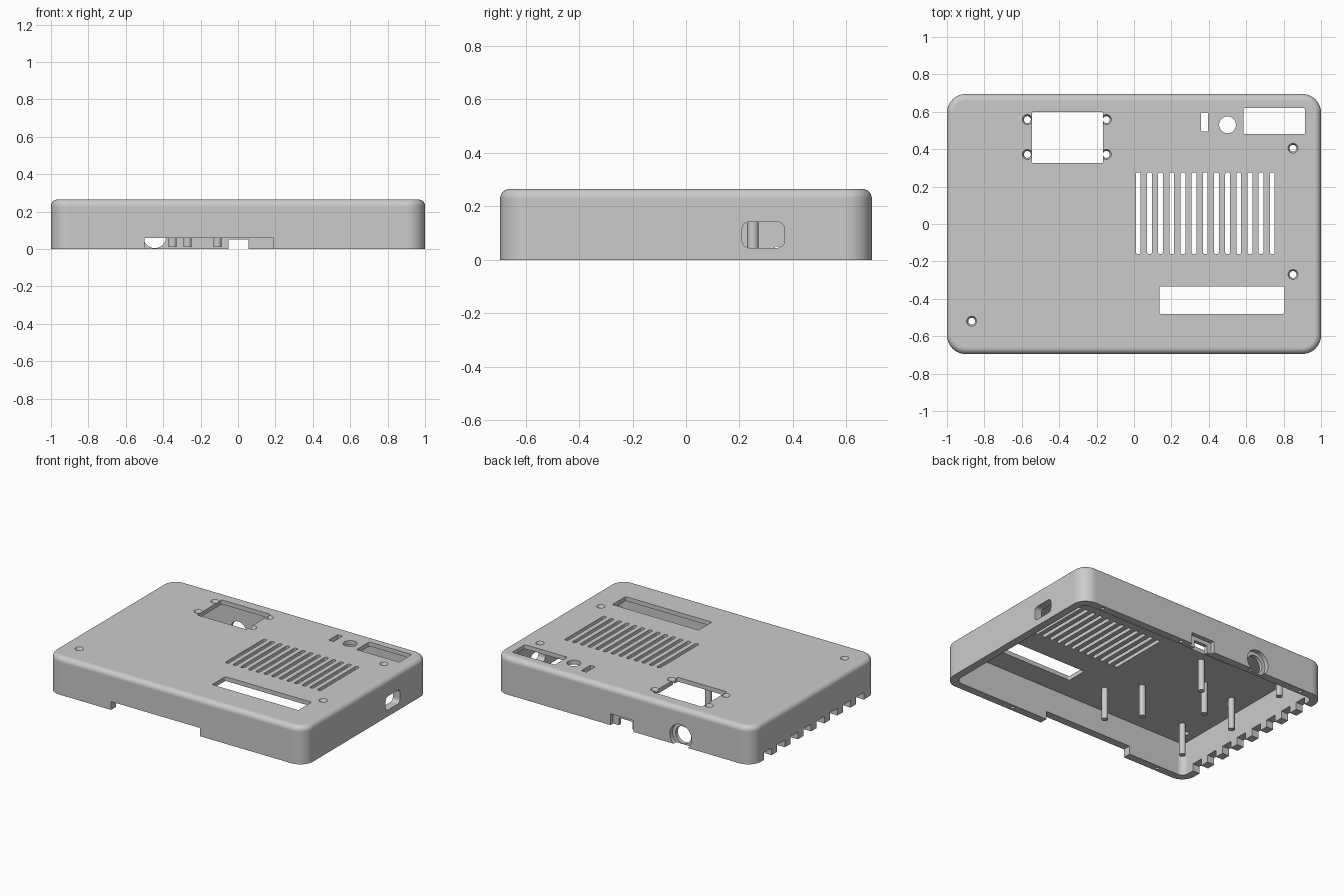
import bpy, bmesh, math
from mathutils import Matrix, Vector

if "Cube" in bpy.data.objects:
    bpy.data.objects.remove(bpy.data.objects["Cube"])

H, WALL, CEIL = 0.265, 0.055, 0.235
HX, HY, CORNER, EDGE = 1.0, 0.695, 0.1, 0.035

plastic = bpy.data.materials.new("light_grey_plastic")
plastic.diffuse_color = (0.6, 0.6, 0.6, 1)
plastic.use_nodes = True
plastic.node_tree.nodes["Principled BSDF"].inputs["Base Color"].default_value = plastic.diffuse_color


def outline(hx, hy, r, n):
    """Points of a rounded rectangle centred on the origin."""
    if r <= 0:
        return [(hx, hy), (-hx, hy), (-hx, -hy), (hx, -hy)]
    pts = []
    for q, (sx, sy) in enumerate([(1, 1), (-1, 1), (-1, -1), (1, -1)]):
        for i in range(n + 1):
            a = math.pi / 2 * (q + i / n)
            pts.append((sx * (hx - r) + r * math.cos(a), sy * (hy - r) + r * math.sin(a)))
    return pts


def loft(bm, rings):
    """Closed solid through rings of 3D points."""
    loops = [[bm.verts.new(p) for p in ring] for ring in rings]
    n = len(loops[0])
    for a, b in zip(loops, loops[1:]):
        for i in range(n):
            j = (i + 1) % n
            bm.faces.new((a[i], a[j], b[j], b[i]))
    bm.faces.new(loops[0][::-1])
    bm.faces.new(loops[-1])


def box(bm, x0, x1, y0, y1, z0, z1, r=0.0, axis="Z"):
    """Block with its edges along one axis rounded."""
    lo, hi = Vector((x0, y0, z0)), Vector((x1, y1, z1))
    mid, half = (lo + hi) / 2, (hi - lo) / 2
    a, b, c = {"Z": (0, 1, 2), "X": (1, 2, 0), "Y": (2, 0, 1)}[axis]
    rings = []
    for s in (-1, 1):
        ring = []
        for u, v in outline(half[a], half[b], r, 4):
            p = mid.copy()
            p[a] += u
            p[b] += v
            p[c] += s * half[c]
            ring.append(p)
        rings.append(ring)
    loft(bm, rings)


def cyl(bm, x, y, z, r1, r2, length, axis="Z", n=24):
    """Cylinder or cone centred on a point."""
    rot = Matrix.Rotation(-math.pi / 2, 4, "X") if axis == "Y" else Matrix()
    bmesh.ops.create_cone(bm, cap_ends=True, segments=n, radius1=r1, radius2=r2,
                          depth=length, matrix=Matrix.Translation((x, y, z)) @ rot)


def finish(name, bm):
    bmesh.ops.recalc_face_normals(bm, faces=bm.faces)
    me = bpy.data.meshes.new(name)
    bm.to_mesh(me)
    bm.free()
    me.materials.append(plastic)
    ob = bpy.data.objects.new(name, me)
    bpy.context.collection.objects.link(ob)
    return ob


def cut(target, bm):
    cutter = finish("cutter", bm)
    cutter.hide_render = True
    mod = target.modifiers.new("cut", "BOOLEAN")
    mod.operation, mod.solver, mod.object = "DIFFERENCE", "EXACT", cutter
    bpy.context.view_layer.objects.active = target
    bpy.ops.object.modifier_apply(modifier=mod.name)
    bpy.data.objects.remove(cutter)


def level(z, inset, r):
    return [(x, y, z) for x, y in outline(HX - inset, HY - inset, r, 14)]


# lid body with rounded upper edge
bm = bmesh.new()
rings = [level(0, 0, CORNER)]
for i in range(8):
    a = math.pi / 2 * i / 7
    d = EDGE * (1 - math.cos(a))
    rings.append(level(H - EDGE + EDGE * math.sin(a), d, CORNER - d))
loft(bm, rings)
lid = finish("lid_shell", bm)

# hollow inside
bm = bmesh.new()
loft(bm, [level(-0.1, WALL, CORNER - WALL), level(CEIL, WALL, CORNER - WALL)])
cut(lid, bm)

screws = [(x, y) for x in (-0.57, -0.148) for y in (0.372, 0.558)]
screws += [(0.85, 0.405), (0.85, -0.27), (-0.868, -0.52)]

# recesses: countersinks, power jack seat, data port seat
bm = bmesh.new()
for x, y in screws:
    cyl(bm, x, y, H, 0.018, 0.036, 0.036)
cyl(bm, -0.445, HY, 0.065, 0.085, 0.085, 0.06, "Y", 32)
box(bm, -0.08, 0.1, HY - 0.03, HY + 0.1, -0.1, 0.08)
cut(lid, bm)

# openings in the top
bm = bmesh.new()
Z0, Z1 = 0.2, 0.4
box(bm, -0.545, -0.165, 0.325, 0.6, Z0, Z1, 0.008)
box(bm, 0.135, 0.805, -0.48, -0.333, Z0, Z1, 0.008)
box(bm, 0.585, 0.915, 0.48, 0.62, Z0, Z1, 0.01)
box(bm, 0.358, 0.396, 0.495, 0.595, Z0, Z1, 0.004)
cyl(bm, 0.5, 0.53, 0.3, 0.045, 0.045, 0.2)
for i in range(13):
    x = 0.023 + 0.0597 * i
    box(bm, x - 0.013, x + 0.013, -0.16, 0.275, Z0, Z1, 0.009)
cut(lid, bm)

# screw holes
bm = bmesh.new()
for x, y in screws:
    cyl(bm, x, y, 0.28, 0.0185, 0.0185, 0.2, n=16)
cut(lid, bm)

# openings in the walls
bm = bmesh.new()
box(bm, -0.5, 0.19, -0.8, -0.6, -0.1, 0.058)
box(bm, -0.05, 0.055, 0.6, 0.8, -0.1, 0.052)
cyl(bm, -0.445, HY, 0.065, 0.06, 0.06, 0.2, "Y", 32)
box(bm, 0.9, 1.1, 0.21, 0.368, 0.045, 0.142, 0.025, "X")
for i in range(8):
    y = 0.52 - 0.146 * i
    box(bm, -1.1, -0.9, y - 0.042, y + 0.042, -0.1, 0.05)
cut(lid, bm)

# small pin holes in the lower rim
bm = bmesh.new()
for x, y in [(0.82, 0.667), (0.17, 0.667), (-0.82, 0.667), (0.45, -0.667), (-0.75, -0.667)]:
    cyl(bm, x, y, 0, 0.012, 0.012, 0.1, n=12)
cut(lid, bm)

# long support posts and short bosses under the top
for name, bottom, places in [
    ("support_post", 0.012, [(-0.11, -0.42), (-0.27, -0.24), (-0.35, 0.25),
                             (-0.55, 0.04), (-0.81, 0.0), (-0.78, -0.45)]),
    ("short_boss", 0.1, [(-0.87, 0.4), (0.87, -0.41)]),
]:
    for x, y in places:
        bm = bmesh.new()
        top = CEIL + 0.01
        cyl(bm, x, y, (bottom + top) / 2, 0.021, 0.021, top - bottom)
        finish(name, bm)
